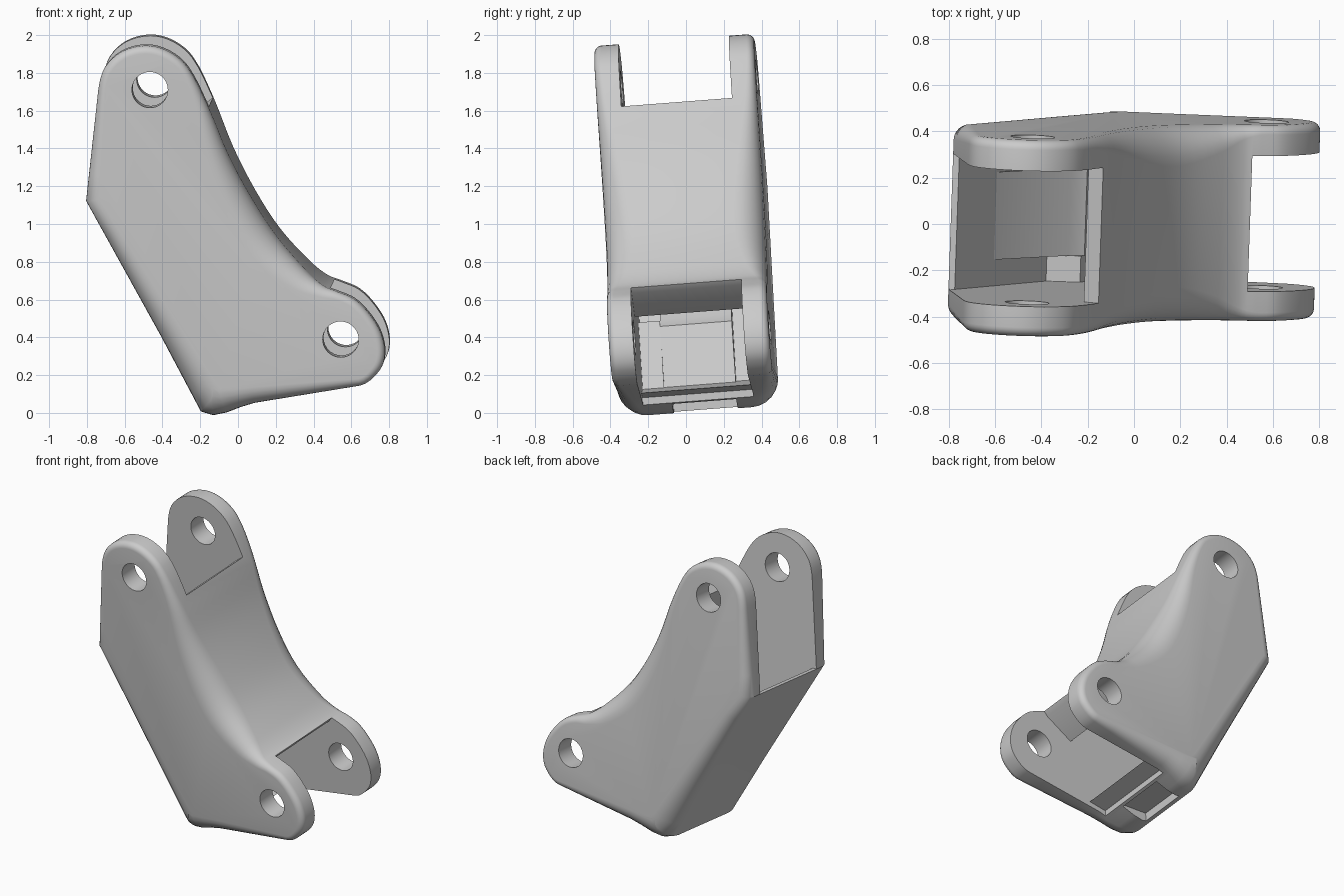
import bpy, bmesh, math
from mathutils import Vector, Matrix

cube = bpy.data.objects.get("Cube")
if cube:
    bpy.data.objects.remove(cube)

HALF = 0.425   # half width over the outer plates
SLOT = 0.294   # half width between the plates
HOLES = [(-0.45, 1.745), (0.557, 0.42)]

mat = bpy.data.materials.new("light grey plastic")
mat.use_nodes = True
grey = (0.6, 0.6, 0.6, 1)
mat.diffuse_color = grey
mat.node_tree.nodes["Principled BSDF"].inputs["Base Color"].default_value = grey


def make_object(name, bm):
    bmesh.ops.recalc_face_normals(bm, faces=bm.faces)
    mesh = bpy.data.meshes.new(name)
    bm.to_mesh(mesh)
    bm.free()
    mesh.materials.append(mat)
    obj = bpy.data.objects.new(name, mesh)
    bpy.context.collection.objects.link(obj)
    return obj


def prism(name, outline, y0, y1):
    bm = bmesh.new()
    face = bm.faces.new([bm.verts.new((x, y0, z)) for x, z in outline])
    out = bmesh.ops.extrude_face_region(bm, geom=[face])
    moved = [v for v in out["geom"] if isinstance(v, bmesh.types.BMVert)]
    bmesh.ops.translate(bm, verts=moved, vec=(0, y1 - y0, 0))
    return make_object(name, bm)


def resample(points, steps):
    # Closed curve carrying the edge radius along; long sides stay straight
    pts = [Vector(p) for p in points]
    n, out = len(pts), []
    for i in range(n):
        a, b, c, d = (pts[(i + k) % n] for k in (-1, 0, 1, 2))
        length = (c - b).length
        t0 = (c - a).normalized() * length
        t1 = (d - b).normalized() * length
        for s in range(steps):
            t = s / steps
            if length > 0.32:
                out.append(b.lerp(c, t))
            else:
                out.append(b + t * t0 + t * t * (3 * (c - b) - 2 * t0 - t1)
                           + t ** 3 * (t0 + t1 - 2 * (c - b)))
    return out


def rounded_body(name, points, arc=6):
    # Side profile swept across y, each point with its own edge radius
    n = len(points)
    miters = []
    for i in range(n):
        d0 = (points[i] - points[i - 1]).xy.normalized()
        d1 = (points[(i + 1) % n] - points[i]).xy.normalized()
        normal = Vector((-d0.y - d1.y, d0.x + d1.x)).normalized()
        miters.append(normal / normal.dot(Vector((-d1.y, d1.x))))
    bm = bmesh.new()
    rings = []
    for side in (-1, 1):
        angles = [math.pi / 2 * k / arc for k in range(arc + 1)]
        for a in (reversed(angles) if side < 0 else angles):
            ring = []
            for p, m in zip(points, miters):
                inset = p.z * (1 - math.cos(a))
                y = side * (HALF - p.z * (1 - math.sin(a)))
                ring.append(bm.verts.new((p.x + m.x * inset, y, p.y + m.y * inset)))
            rings.append(ring)
    for r0, r1 in zip(rings, rings[1:]):
        for i in range(n):
            j = (i + 1) % n
            bm.faces.new((r0[i], r0[j], r1[j], r1[i]))
    bm.faces.new(rings[0])
    bm.faces.new(rings[-1])
    return make_object(name, bm)


def cut(target, cutter):
    cutter.hide_render = True
    mod = target.modifiers.new("cut", "BOOLEAN")
    mod.operation = "DIFFERENCE"
    mod.solver = "EXACT"
    mod.object = cutter
    bpy.context.view_layer.objects.active = target
    bpy.ops.object.modifier_apply(modifier=mod.name)
    bpy.data.objects.remove(cutter)


# Side profile, counter-clockwise: x, z, edge radius
profile = [
    (-0.19, 0.025, 0.16), (0.1, 0.077, 0.09), (0.66, 0.172, 0.04),
    (0.76, 0.25, 0.04), (0.79, 0.34, 0.04), (0.77, 0.45, 0.04),
    (0.71, 0.55, 0.04), (0.63, 0.63, 0.04), (0.54, 0.67, 0.04), (0.465, 0.7, 0.06),
    (0.375, 0.775, 0.11), (0.215, 0.955, 0.16), (0.085, 1.155, 0.15), (-0.035, 1.385, 0.11),
    (-0.145, 1.655, 0.06), (-0.25, 1.86, 0.04), (-0.35, 1.945, 0.04), (-0.47, 1.977, 0.04),
    (-0.6, 1.945, 0.04), (-0.69, 1.86, 0.04), (-0.725, 1.74, 0.04),
    (-0.792, 1.15, 0.07), (-0.4, 0.43, 0.12),
]
link = rounded_body("hinged_link_body", resample(profile, 4))

# Upper fork, hollow passage and lower fork in one cutter
passage = [
    (0.2, 1.9), (-0.205, 1.6), (-0.11, 1.35), (0, 1.12), (0.15, 0.8), (0.3, 0.53),
    (0.48, 0.655), (0.62, 0.85), (1, 0.85), (1, -0.2), (0.05, -0.2), (0.05, 0.1),
    (0.17, 0.125), (-0.16, 0.15), (-0.765, 1.15), (-1, 1.15), (-1, 2.3), (0.2, 2.3),
]
cut(link, prism("passage_cutter", passage, -SLOT, SLOT))

# Pin holes through both plates of each fork
for x, z in HOLES:
    circle = [(x + 0.095 * math.cos(math.tau * k / 40), z + 0.095 * math.sin(math.tau * k / 40))
              for k in range(40)]
    cut(link, prism("pin_hole_cutter", circle, -1, 1))

# Shallow pocket under the lower corner
pocket = [(-0.15, -0.1), (-0.15, 0.07), (0.03, 0.068), (0.03, -0.1)]
cut(link, prism("pocket_cutter", pocket, -0.14, 0.2))

# Guide rail and ramp along the inside of the sloping wall
rail = [(-0.18, 0.12), (-0.08, 0.13), (-0.225, 0.5), (-0.39, 0.5)]
ramp = [(-0.18, 0.12), (-0.1, 0.13), (-0.21, 0.47), (-0.28, 0.51), (-0.6, 0.88)]
guides = [prism("inner_guide_rail", rail, -SLOT - 0.02, -0.18),
          prism("inner_guide_ramp", ramp, -0.18, 0.2)]

# Tilt to the resting pose and shade smoothly
pivot = Matrix.Translation((0, 0, 1))
pose = (Matrix.Translation((0, -0.005, 0)) @ pivot @ Matrix.Rotation(math.radians(-2), 4, "Z")
        @ Matrix.Rotation(math.radians(4.4), 4, "X") @ pivot.inverted())
for obj in [link] + guides:
    obj.data.transform(pose)
    bpy.ops.object.select_all(action="DESELECT")
    obj.select_set(True)
    bpy.context.view_layer.objects.active = obj
    bpy.ops.object.shade_smooth_by_angle(angle=math.radians(30))
